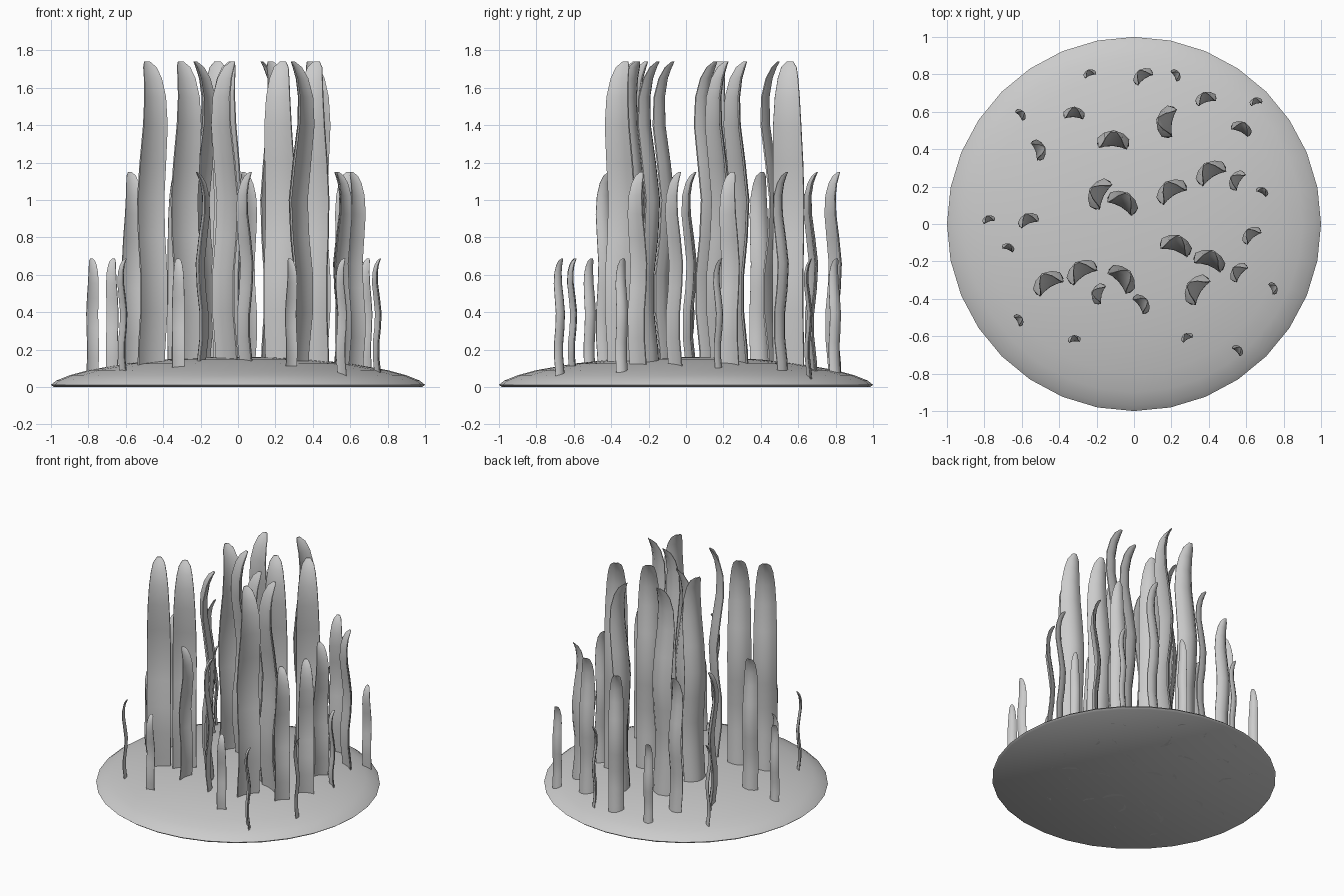
import bpy, bmesh, math
from mathutils import Matrix, Vector

if "Cube" in bpy.data.objects:
    bpy.data.objects.remove(bpy.data.objects["Cube"])


def finish(name, bm):
    bmesh.ops.recalc_face_normals(bm, faces=bm.faces)
    me = bpy.data.meshes.new(name)
    bm.to_mesh(me)
    bm.free()
    ob = bpy.data.objects.new(name, me)
    bpy.context.collection.objects.link(ob)
    for o in bpy.context.selected_objects:
        o.select_set(False)
    ob.select_set(True)
    bpy.context.view_layer.objects.active = ob
    bpy.ops.object.shade_smooth_by_angle(angle=math.radians(40))
    return ob


def loft(bm, rings):
    """Skin closed rings of equal length and cap both ends."""
    vs = [[bm.verts.new(p) for p in r] for r in rings]
    n = len(vs[0])
    for a, b in zip(vs, vs[1:]):
        for i in range(n):
            j = (i + 1) % n
            bm.faces.new((a[i], a[j], b[j], b[i]))
    bm.faces.new(vs[0])
    bm.faces.new(vs[-1])


# Low domed mound with a flat underside
bm = bmesh.new()
profile = [(.985, 0), (1, .012), (.97, .035), (.9, .063), (.8, .09),
           (.6, .125), (.4, .147), (.2, .158), (.05, .161)]
SEG = 32
loft(bm, [[Vector((r * math.cos(2 * math.pi * i / SEG),
                   r * math.sin(2 * math.pi * i / SEG), z)) for i in range(SEG)]
          for r, z in profile])
finish("mound", bm)

# Blade stations: height, half width, sway toward the rounded back
STATIONS = [(0, .083, .015), (.2, .085, .005), (.4, .085, -.018), (.6, .085, -.018),
            (.8, .085, .005), (1.0, .085, .015), (1.2, .083, -.008), (1.4, .077, -.035),
            (1.55, .068, -.035), (1.65, .056, -.015), (1.71, .042, .012), (1.74, .018, .035)]


def blade_ring(z, w, sway):
    """Crescent section: rounded back on +y, hollow front."""
    k = w / .085
    ts = [-1, -.6, 0, .6, 1]
    back = [Vector((t * w, sway + k * (.045 * (1 - t * t) - .018), z)) for t in ts]
    front = [Vector((t * w * .97, sway + k * (.017 * (1 - t * t) - .026), z)) for t in reversed(ts)]
    return back + front


def blade(name, x, y, facing, s):
    bm = bmesh.new()
    loft(bm, [blade_ring(*st) for st in STATIONS])
    m = (Matrix.Translation((x, y, 0)) @ Matrix.Rotation(math.radians(facing - 90), 4, 'Z')
         @ Matrix.Scale(s, 4))
    bm.transform(m)
    finish(name, bm)


# Blade positions (x, y, direction of the rounded back) for each size
TALL = [(.16, .55, 170), (-.11, .46, 87), (-.2, .17, 153), (-.05, .13, 60),
        (.19, .19, 122), (.4, .29, 122), (.23, -.1, 72), (.41, -.18, 70),
        (.32, -.34, 148), (-.05, -.28, 42), (-.29, -.24, 122), (-.47, -.3, 122)]
MEDIUM = [(-.32, .6, 87), (.38, .68, 107), (.58, .52, 65), (-.5, .4, 20),
          (-.57, .03, 112), (.04, .8, 125), (.54, .24, 150), (.62, -.05, 130),
          (.55, -.25, 142), (.05, -.42, 35), (-.2, -.37, 165)]
SHORT = [(-.24, .81, 110), (.23, .8, 30), (.65, .66, 105), (-.6, .59, 40),
         (.69, .18, 60), (-.78, .03, 108), (-.67, -.12, 70), (.75, -.34, 25),
         (-.61, -.51, 30), (-.32, -.61, 95), (.28, -.6, 118), (.56, -.67, 45)]

for label, scale, spots in (("tall", 1, TALL), ("medium", .66, MEDIUM), ("short", .395, SHORT)):
    for i, (x, y, a) in enumerate(spots):
        blade(f"{label}_blade_{i + 1}", x, y, a, scale)
